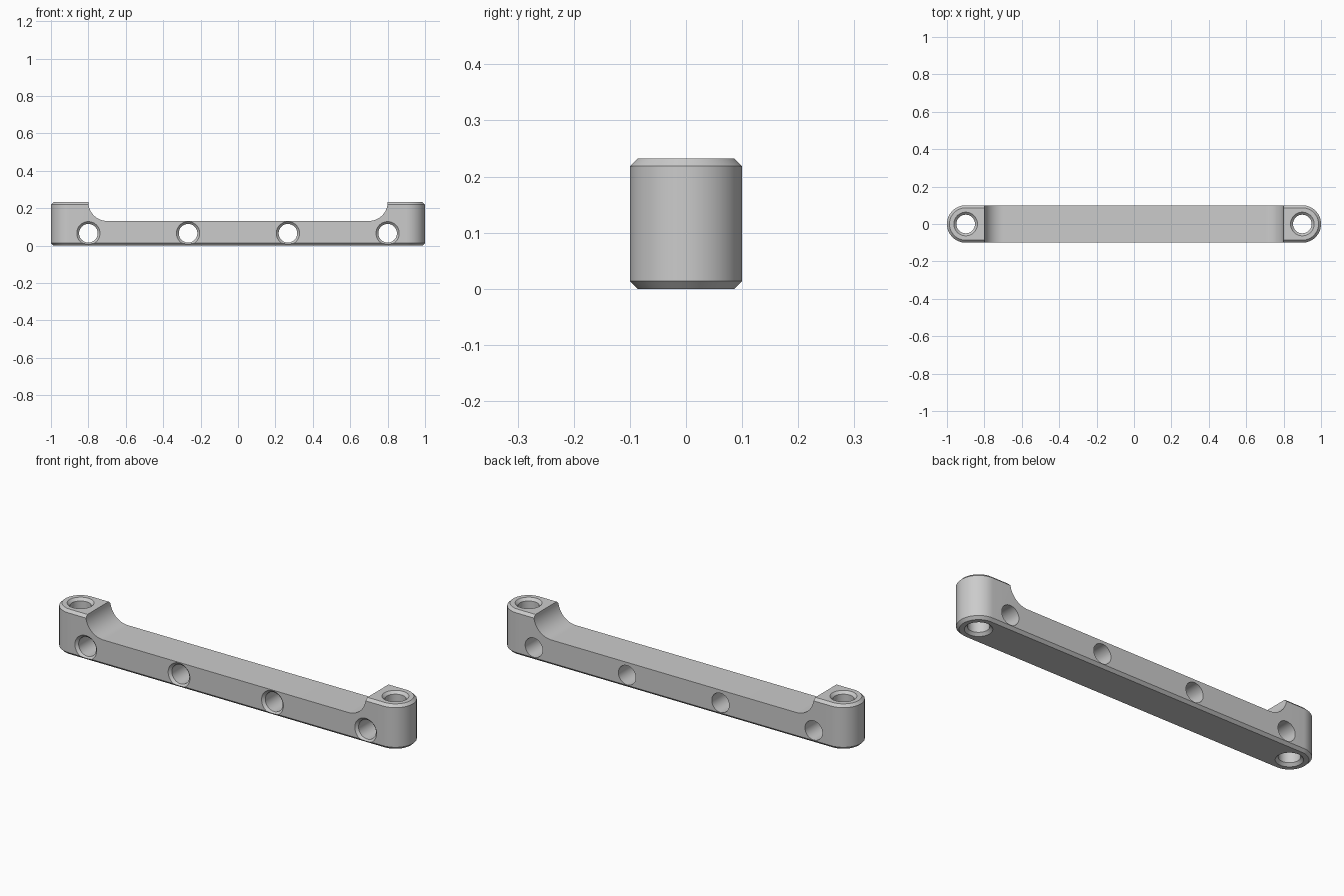
import bpy, bmesh
from math import pi, sin, cos, radians
from mathutils import Matrix

if "Cube" in bpy.data.objects:
    bpy.data.objects.remove(bpy.data.objects["Cube"])

H, R, CH = 0.232, 0.1, 0.0135      # height, end radius, edge chamfer
HOLE, SEG = 0.0497, 64


def make_object(name, rings, matrix=Matrix()):
    """Closed solid lofted through equal-length rings of points."""
    bm = bmesh.new()
    loops = [[bm.verts.new(p) for p in ring] for ring in rings]
    n = len(loops[0])
    for a, b in zip(loops, loops[1:]):
        for i in range(n):
            j = (i + 1) % n
            bm.faces.new((a[i], a[j], b[j], b[i]))
    bm.faces.new(loops[0][::-1])
    bm.faces.new(loops[-1])
    bm.transform(matrix)
    bmesh.ops.recalc_face_normals(bm, faces=bm.faces[:])
    mesh = bpy.data.meshes.new(name)
    bm.to_mesh(mesh)
    bm.free()
    obj = bpy.data.objects.new(name, mesh)
    bpy.context.collection.objects.link(obj)
    return obj


def stadium(r, z, steps=32):
    pts = []
    for side, start in ((1, -pi / 2), (-1, pi / 2)):
        for i in range(steps + 1):
            a = start + pi * i / steps
            pts.append((side * 0.9 + r * cos(a), r * sin(a), z))
    return pts


def circle(r, z):
    return [(r * cos(2 * pi * (i + .5) / SEG), r * sin(2 * pi * (i + .5) / SEG), z)
            for i in range(SEG)]


def cut(obj, cutter):
    cutter.hide_render = True
    mod = obj.modifiers.new("cut", 'BOOLEAN')
    mod.operation, mod.solver, mod.object = 'DIFFERENCE', 'EXACT', cutter
    bpy.context.view_layer.objects.active = obj
    bpy.ops.object.modifier_apply(modifier=mod.name)
    bpy.data.objects.remove(cutter)


# Chamfered bar with round ends
bar = make_object("handle_bar", [stadium(R - CH, 0), stadium(R, CH),
                                 stadium(R, H - CH), stadium(R - CH, H)])

# Long recess on top, with filleted ends
half = [(0.7 + 0.1 * sin(a), H - 0.1 * cos(a))
        for a in (pi / 2 * i / 20 for i in range(21))] + [(0.8, H + 0.1)]
profile = half + [(-x, z) for x, z in reversed(half)]
cut(bar, make_object("recess_cutter",
                     [[(x, y, z) for x, z in profile] for y in (-0.2, 0.2)]))

# Vertical screw holes, countersunk at both ends
e = 0.02
for x in (-0.9, 0.9):
    cut(bar, make_object("screw_cutter", [
        circle(HOLE + CH + e, -e), circle(HOLE, CH),
        circle(HOLE, H - CH), circle(HOLE + CH + e, H + e)],
        Matrix.Translation((x, 0, 0))))

# Cross holes, countersunk on the front only
for x in (-0.8, -0.267, 0.267, 0.8):
    cut(bar, make_object("cross_cutter", [
        circle(HOLE, -0.2), circle(HOLE, R - 0.0125), circle(HOLE + 0.0125 + e, R + e)],
        Matrix.Translation((x, 0, 0.066)) @ Matrix.Rotation(pi / 2, 4, 'X')))

bpy.ops.object.select_all(action='DESELECT')
bar.select_set(True)
bpy.context.view_layer.objects.active = bar
bpy.ops.object.shade_smooth_by_angle(angle=radians(30))
